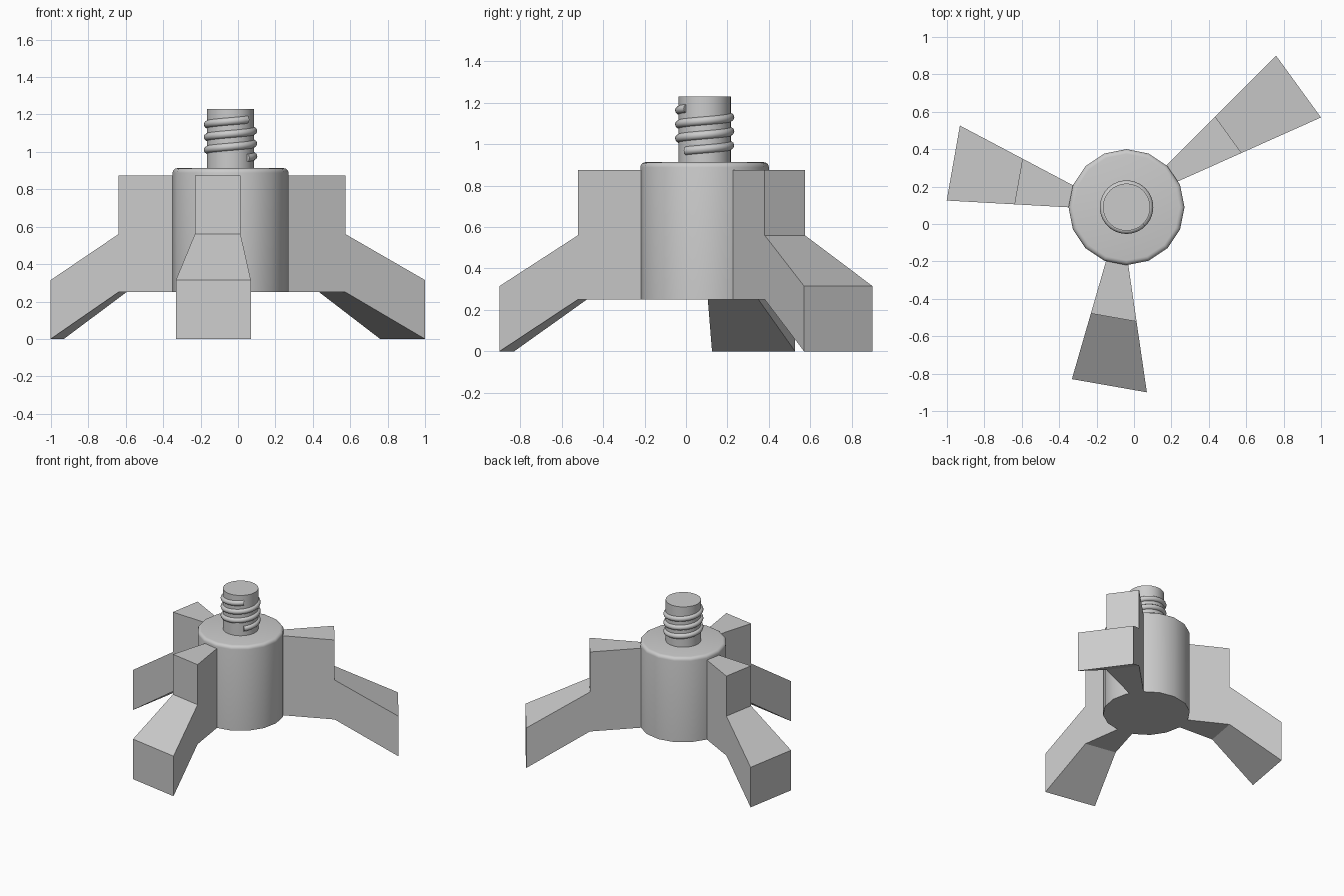
import bpy, bmesh, math

cube = bpy.data.objects.get("Cube")
if cube:
    bpy.data.objects.remove(cube)

CENTRE = (-0.04, 0.09)


def finish(bm, name, smooth=False):
    bmesh.ops.recalc_face_normals(bm, faces=bm.faces)
    mesh = bpy.data.meshes.new(name)
    bm.to_mesh(mesh)
    bm.free()
    obj = bpy.data.objects.new(name, mesh)
    obj.location = (*CENTRE, 0)
    bpy.context.collection.objects.link(obj)
    if smooth:
        bpy.ops.object.select_all(action='DESELECT')
        obj.select_set(True)
        bpy.context.view_layer.objects.active = obj
        bpy.ops.object.shade_smooth_by_angle(angle=math.radians(40))
    return obj


def cylinder(name, radius, bottom, top, sides, bevel=0):
    bm = bmesh.new()
    bmesh.ops.create_cone(bm, cap_ends=True, segments=sides, radius1=radius,
                          radius2=radius, depth=top - bottom)
    bmesh.ops.translate(bm, verts=bm.verts, vec=(0, 0, (top + bottom) / 2))
    if bevel:
        rim = [e for e in bm.edges if all(v.co.z > top - 0.001 for v in e.verts)]
        bmesh.ops.bevel(bm, geom=rim, offset=bevel, segments=4,
                        profile=0.5, affect='EDGES')
    return finish(bm, name, smooth=True)


def leg(name, angle, step, end, step_sides, end_sides):
    """Flared leg: side profile drawn on two straight, diverging walls."""
    inner = 0.2
    profile = [(inner, 0.25), (step, 0.25), (end, 0), (end, 0.315),
               (step, 0.56), (step, 0.875), (inner, 0.875)]
    a = math.radians(angle)
    ca, sa = math.cos(a), math.sin(a)
    bm = bmesh.new()
    walls = []
    for s, e in zip(step_sides, end_sides):
        wall = []
        for d, z in profile:
            w = s + (e - s) * (d - step) / (end - step)
            wall.append(bm.verts.new((d * ca - w * sa, d * sa + w * ca, z)))
        bm.faces.new(wall)
        walls.append(wall)
    n = len(profile)
    for i in range(n):
        j = (i + 1) % n
        bm.faces.new((walls[0][i], walls[0][j], walls[1][j], walls[1][i]))
    return finish(bm, name)


# Hub and threaded stud
cylinder("hub", 0.31, 0.25, 0.913, 16, bevel=0.025)
cylinder("stud", 0.126, 0.9, 1.23, 48)

# Three legs, the front and right ones mirrored in their skew
leg("front_leg", 260, 0.593, 0.956, (-0.089, 0.159), (-0.128, 0.279))
leg("right_leg", 170, 0.593, 0.953, (-0.159, 0.089), (-0.275, 0.132))
leg("back_left_leg", 36, 0.668, 1.123, (-0.127, 0.113), (-0.223, 0.185))

# Helical thread around the stud
bm = bmesh.new()
turns, per_turn, ring_sides = 3, 40, 10
previous = None
for i in range(turns * per_turn + 1):
    t = i / per_turn
    a = math.tau * t - math.radians(45)
    z = 0.968 + 0.068 * t
    ring = []
    for k in range(ring_sides):
        b = math.tau * k / ring_sides
        r = 0.122 + 0.021 * math.cos(b)
        ring.append(bm.verts.new((r * math.cos(a), r * math.sin(a),
                                  z + 0.021 * math.sin(b))))
    if previous:
        for k in range(ring_sides):
            m = (k + 1) % ring_sides
            bm.faces.new((previous[k], previous[m], ring[m], ring[k]))
    else:
        bm.faces.new(ring)
    previous = ring
bm.faces.new(previous)
finish(bm, "stud_thread", smooth=True)
